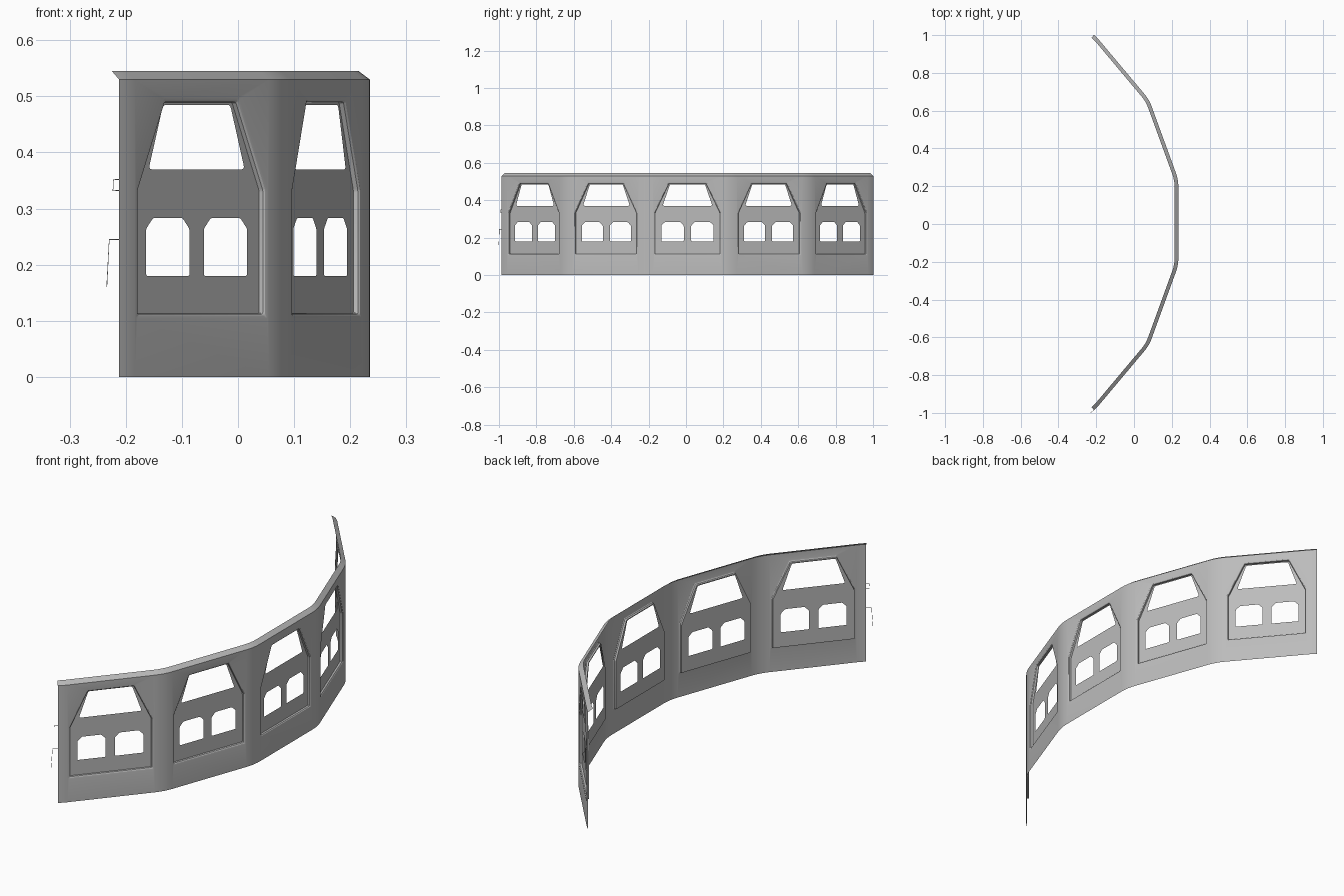
import bpy, bmesh, math
from mathutils import Vector

if "Cube" in bpy.data.objects:
    bpy.data.objects.remove(bpy.data.objects["Cube"])

SIDE, STEP = 0.4515, math.radians(20)         # side length and turn of the ring
APO = SIDE / 2 / math.tan(STEP / 2)           # centre to flat side
CENTRE = Vector((0.235 - APO, 0.008, 0))
TRIM = 0.04                                   # side length taken by each rounded corner
HALF = SIDE / 2 - TRIM
WALL_TOP, TOP, DEPTH = 0.53, 0.545, 0.012

grey = bpy.data.materials.new("grey")
grey.diffuse_color = (0.50, 0.50, 0.50, 1)
grey.use_nodes = True
grey.node_tree.nodes["Principled BSDF"].inputs["Base Color"].default_value = grey.diffuse_color


def radial(a):
    return Vector((math.cos(a), math.sin(a), 0))


def place(a, u, z, depth=0):
    """Point on the side at angle a: u along it, z up, depth inwards."""
    n = radial(a)
    return CENTRE + n * (APO - depth) + Vector((-n.y, n.x, 0)) * u + Vector((0, 0, z))


def offset(poly, d):
    """Grow a counter-clockwise outline by d with mitred corners."""
    out = []
    for i, p in enumerate(poly):
        p = Vector(p)
        e1 = (p - Vector(poly[i - 1])).normalized()
        e2 = (Vector(poly[(i + 1) % len(poly)]) - p).normalized()
        n1, n2 = Vector((e1.y, -e1.x)), Vector((e2.y, -e2.x))
        out.append(p + (n1 + n2) * d / (1 + n1.dot(n2)))
    return out


def rounded(poly, r, seg=3):
    """Round the corners of an outline with short curves."""
    out = []
    for i, p in enumerate(poly):
        p = Vector(p)
        a = p + (Vector(poly[i - 1]) - p).normalized() * r
        b = p + (Vector(poly[(i + 1) % len(poly)]) - p).normalized() * r
        for k in range(seg + 1):
            t = k / seg
            out.append(a * (1 - t) ** 2 + p * 2 * t * (1 - t) + b * t * t)
    return out


def fill(bm, loops, a, depth):
    """Flat sheet on a side: first loop is the border, the others are holes."""
    edges = []
    for loop in loops:
        vs = [bm.verts.new(place(a, u, z, depth)) for u, z in loop]
        edges += [bm.edges.new((vs[i - 1], vs[i])) for i in range(len(vs))]
    res = bmesh.ops.triangle_fill(bm, edges=edges, use_beauty=True, normal=radial(a))
    for f in res["geom"]:
        if isinstance(f, bmesh.types.BMFace):
            f.normal_update()
            if f.normal.dot(radial(a)) < 0:
                f.normal_flip()


def strip(bm, rows, closed=False):
    """Quads between neighbouring rows of points."""
    vs = [[bm.verts.new(p) for p in row] for row in rows]
    for A, B in zip(vs, vs[1:]):
        for i in range(len(A) if closed else len(A) - 1):
            j = (i + 1) % len(A)
            bm.faces.new((A[i], A[j], B[j], B[i]))


def finish(bm, name):
    bmesh.ops.remove_doubles(bm, verts=bm.verts, dist=0.0002)
    me = bpy.data.meshes.new(name)
    bm.to_mesh(me)
    bm.free()
    ob = bpy.data.objects.new(name, me)
    me.materials.append(grey)
    bpy.context.collection.objects.link(ob)
    bpy.ops.object.select_all(action='DESELECT')
    ob.select_set(True)
    bpy.context.view_layer.objects.active = ob
    bpy.ops.object.shade_smooth_by_angle(angle=math.radians(30))


# outlines on one side of the ring, counter-clockwise seen from outside
recess = [(-.173, .113), (.173, .113), (.173, .332), (.098, .489), (-.098, .489), (-.173, .332)]
upper = [(-.133, .37), (.133, .37), (.093, .485), (-.093, .485)]
lower = [(.02, .18), (.14, .18), (.14, .264), (.121, .283), (.039, .283), (.02, .264)]
lower_left = [(-u, z) for u, z in reversed(lower)]
border = [(-HALF, 0), (HALF, 0), (HALF, WALL_TOP), (-HALF, WALL_TOP)]
holes = [rounded(upper, .008), rounded(lower, .004), rounded(lower_left, .004)]

# rings from the wall surface round the bevel and down to the recessed panel
bevel = [(0.009, 0), (0.004, 0.001), (0.001, 0.004), (0, DEPTH)]
rings = [(rounded(offset(recess, g), .004), d) for g, d in bevel]

# flat walls with bevelled recesses, and window panels
wall, panels = bmesh.new(), bmesh.new()
for k in range(-2, 3):
    a = k * STEP
    fill(wall, [border, rings[0][0]], a, 0)
    strip(wall, [[place(a, u, z, d) for u, z in loop] for loop, d in rings], closed=True)
    fill(panels, [rings[-1][0]] + holes, a, DEPTH)

# rounded corners, with half corners at both ends
radius = TRIM / math.tan(STEP / 2)
path = []
for k in range(6):
    mid = (k - 2.5) * STEP
    c = CENTRE + radial(mid) * (APO - radius) / math.cos(STEP / 2)
    lo, hi = (0 if k == 0 else -0.5), (0 if k == 5 else 0.5)
    n = 4 if k in (0, 5) else 8
    angles = [mid + STEP * (lo + (hi - lo) * i / n) for i in range(n + 1)]
    pts = [(c + radial(t) * radius, radial(t)) for t in angles]
    up = Vector((0, 0, WALL_TOP))
    strip(wall, [[p for p, _ in pts], [p + up for p, _ in pts]])
    path += pts
finish(wall, "wall")
finish(panels, "window_panels")

# top rim sloping inwards along the whole wall
rim = bmesh.new()
strip(rim, [[p + Vector((0, 0, WALL_TOP)) for p, _ in path],
            [p - n * 0.02 + Vector((0, 0, TOP)) for p, n in path]])
finish(rim, "top_rim")

# thin wire brackets at the front end
end = path[0][0]
for name, pts in (("lower_bracket", [(0, .245), (.8, .245), (1, .16)]),
                  ("upper_bracket", [(0, .352), (.45, .352), (.5, .332), (0, .332)])):
    cu = bpy.data.curves.new(name, 'CURVE')
    cu.dimensions = '3D'
    cu.bevel_depth = 0.0008
    cu.bevel_resolution = 0
    sp = cu.splines.new('POLY')
    sp.points.add(len(pts) - 1)
    for q, (t, z) in zip(sp.points, pts):
        q.co = (end.x - 0.022 * t, end.y - 0.016 * t, z, 1)
    cu.materials.append(grey)
    bpy.context.collection.objects.link(bpy.data.objects.new(name, cu))
